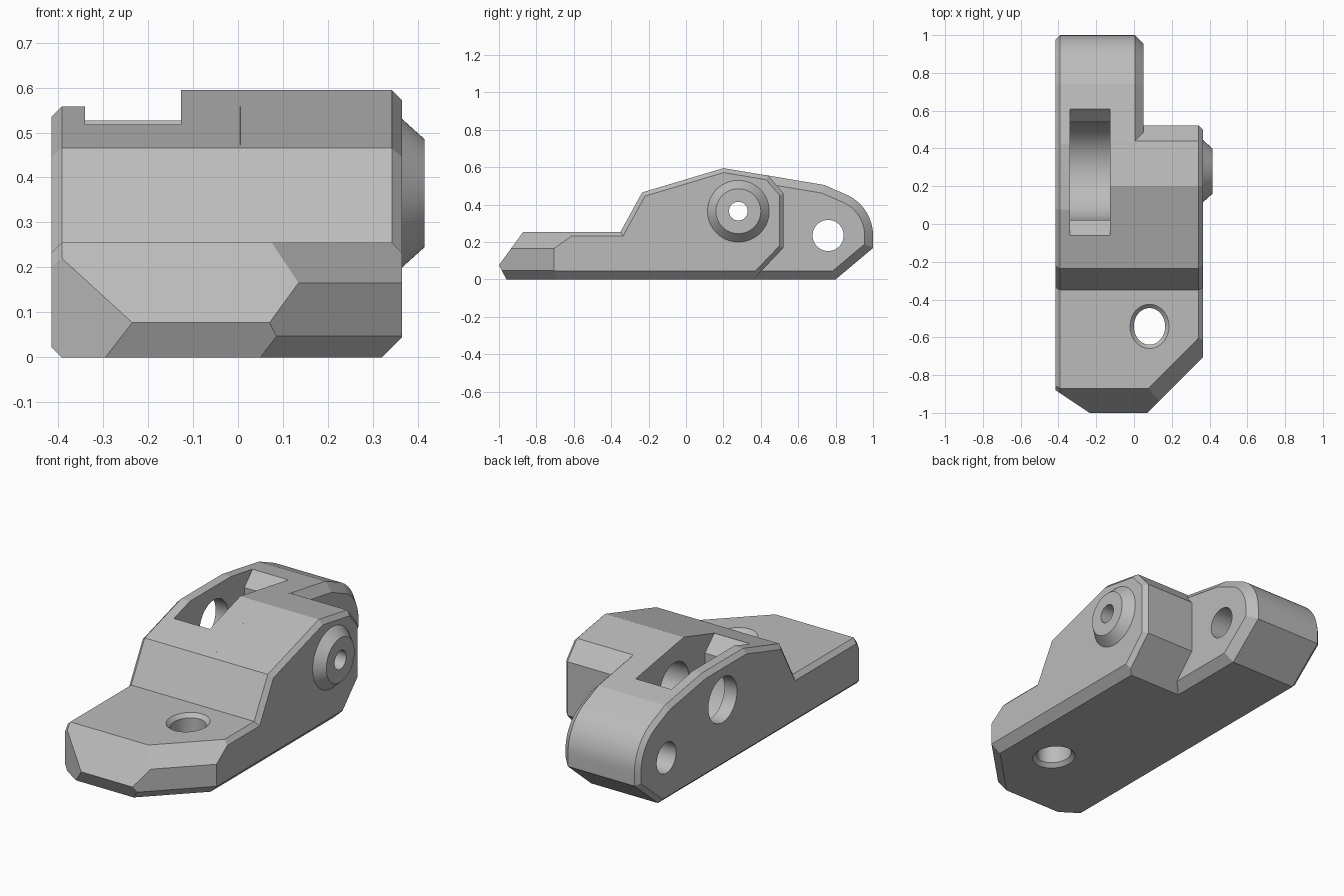
import bpy, bmesh
from math import sin, cos, radians, pi
from mathutils import Vector

cube = bpy.data.objects.get("Cube")
if cube:
    bpy.data.objects.remove(cube, do_unlink=True)

grey = bpy.data.materials.new("light grey")
grey.use_nodes = True
grey.diffuse_color = (0.5, 0.5, 0.5, 1)
grey.node_tree.nodes["Principled BSDF"].inputs["Base Color"].default_value = (0.5, 0.5, 0.5, 1)


def loft(name, rings, cuts=()):
    """Solid through a list of point rings, trimmed by (point, outward normal) planes."""
    bm = bmesh.new()
    loops = [[bm.verts.new(p) for p in ring] for ring in rings]
    n = len(loops[0])
    for a, b in zip(loops, loops[1:]):
        for i in range(n):
            j = (i + 1) % n
            bm.faces.new((a[i], a[j], b[j], b[i]))
    bm.faces.new(loops[0])
    bm.faces.new(loops[-1])
    for point, normal in cuts:
        res = bmesh.ops.bisect_plane(bm, geom=bm.verts[:] + bm.edges[:] + bm.faces[:], dist=1e-5,
                                     plane_co=point, plane_no=normal, clear_outer=True)
        edges = [e for e in res["geom_cut"] if isinstance(e, bmesh.types.BMEdge)]
        bmesh.ops.edgeloop_fill(bm, edges=edges)
    bmesh.ops.recalc_face_normals(bm, faces=bm.faces)
    mesh = bpy.data.meshes.new(name)
    bm.to_mesh(mesh)
    bm.free()
    mesh.materials.append(grey)
    obj = bpy.data.objects.new(name, mesh)
    bpy.context.collection.objects.link(obj)
    return obj


def inset(profile, c):
    """Clockwise outline moved inward by c with mitred corners."""
    pts = [Vector(p) for p in profile]
    out = []
    for i, p in enumerate(pts):
        d1 = (p - pts[i - 1]).normalized()
        d2 = (pts[(i + 1) % len(pts)] - p).normalized()
        n1, n2 = Vector((d1.y, -d1.x)), Vector((d2.y, -d2.x))
        out.append(p + (n1 + n2) * c / (1 + n1.dot(n2)))
    return out


def slab(name, profile, x0, x1, c0=0, c1=0, cuts=()):
    """Side outline extruded along x with chamfers c0 and c1 at its ends."""
    steps = [(x0, c0)] + ([(x0 + c0, 0)] if c0 else [])
    steps += ([(x1 - c1, 0)] if c1 else []) + [(x1, c1)]
    rings = [[(x, p[0], p[1]) for p in inset(profile, c)] for x, c in steps]
    return loft(name, rings, cuts)


def turned_x(name, y, z, steps, n=64):
    """Round solid along x from (x, radius) steps."""
    angles = [2 * pi * i / n for i in range(n)]
    return loft(name, [[(x, y + r * cos(a), z + r * sin(a)) for a in angles] for x, r in steps])


def combine(target, other, operation):
    mod = target.modifiers.new("join", "BOOLEAN")
    mod.operation, mod.object, mod.solver = operation, other, "EXACT"
    deps = bpy.context.evaluated_depsgraph_get()
    mesh = bpy.data.meshes.new_from_object(target.evaluated_get(deps))
    target.modifiers.clear()
    target.data = mesh
    bpy.data.objects.remove(other, do_unlink=True)


# Outline shared by both halves: nose, mounting plate, ramp
front = [(-0.96, 0), (-1, 0.077), (-0.87, 0.255), (-0.35, 0.255), (-0.235, 0.465)]

# Right half: long arm with rounded tail
tail = [(0.76 + 0.24 * cos(radians(a)), 0.235 + 0.24 * sin(radians(a)))
        for a in (62 - 6.2 * i for i in range(11))]
arm = front + [(0.076, 0.558), (0.425, 0.558), (0.74, 0.505)] + tail + [(1, 0.168), (0.8, 0)]
body = slab("hinge_body", arm, -0.415, 0.05, 0.023, 0.045,
            [((-0.235, -1, 0), (-0.12, -0.18, 0))])

# Left half: shorter block with trimmed nose corner and lower edge
block = front + [(0.2, 0.595), (0.44, 0.555), (0.522, 0.46), (0.522, 0.17), (0.36, 0)]
combine(body, slab("block", block, -0.2, 0.365, 0, 0.023, [
    ((0.365, -0.705, 0), (1, -1, 0)),
    ((0.345, -0.6, 0.255), (1, -1, 1.4)),
    ((0.32, -0.69, 0), (1, -1, -1.28)),
    ((0.32, 0, 0), (1, 0, -1))]), "UNION")

# Axle boss
combine(body, turned_x("boss", 0.28, 0.365, [(0.345, 0.183), (0.415, 0.12)]), "UNION")

# Roller slot with round floor and flared mouth
floor = [(0.28 - 0.26 * cos(pi * i / 32), 0.365 - 0.26 * sin(pi * i / 32)) for i in range(33)]
slot = [(0.54, 0.455), (0.61, 0.527), (0.61, 0.7), (-0.06, 0.7), (-0.06, 0.517), (0.02, 0.44)]
combine(body, slab("slot", (floor + slot)[::-1], -0.34, -0.127), "DIFFERENCE")

# Stepped axle bore and arm pin hole
combine(body, turned_x("axle_bore", 0.28, 0.365,
                       [(-0.5, 0.122), (0.1, 0.122), (0.1001, 0.05), (0.5, 0.05)]), "DIFFERENCE")
combine(body, turned_x("pin_hole", 0.76, 0.235, [(-0.5, 0.083), (0.2, 0.083)]), "DIFFERENCE")

# Oval screw hole, countersunk on both faces
ring = [2 * pi * i / 64 for i in range(64)]
steps = [(-0.02, 0.04), (0.02, 0), (0.235, 0), (0.275, 0.04)]
screw = loft("screw_hole", [[(0.082 + (0.083 + e) * cos(a), -0.542 + (0.097 + e) * sin(a), z)
                             for a in ring] for z, e in steps])
combine(body, screw, "DIFFERENCE")

# Smooth round surfaces, crisp chamfers
bpy.ops.object.select_all(action="DESELECT")
body.select_set(True)
bpy.context.view_layer.objects.active = body
bpy.ops.object.shade_smooth_by_angle(angle=radians(9))
